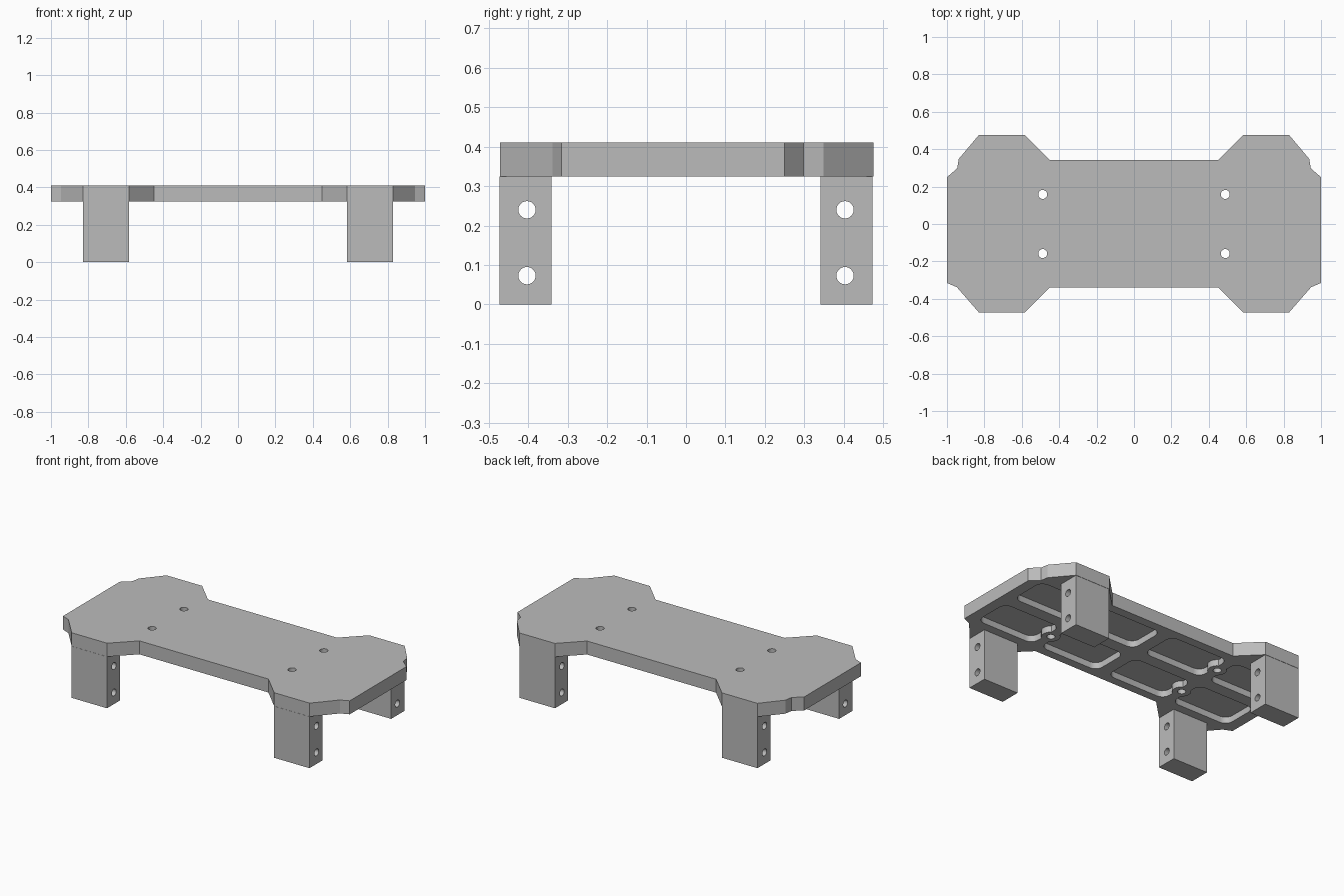
import bpy, bmesh, math
from mathutils import Matrix, Vector

cube = bpy.data.objects.get("Cube")
if cube:
    bpy.data.objects.remove(cube, do_unlink=True)

UNDER, TOP = 0.325, 0.41
POCKET_ROOF = UNDER + 0.04

grey = bpy.data.materials.new("plain grey")
grey.use_nodes = True
colour = (0.5, 0.5, 0.5, 1)
grey.diffuse_color = colour
grey.node_tree.nodes["Principled BSDF"].inputs["Base Color"].default_value = colour


def make_object(name, bm):
    bmesh.ops.recalc_face_normals(bm, faces=bm.faces[:])
    mesh = bpy.data.meshes.new(name)
    bm.to_mesh(mesh)
    bm.free()
    mesh.materials.append(grey)
    obj = bpy.data.objects.new(name, mesh)
    bpy.context.collection.objects.link(obj)
    return obj


def prism(bm, outline, low, high):
    """Extrude a closed xy outline between two heights."""
    face = bm.faces.new([bm.verts.new((x, y, low)) for x, y in outline])
    new = bmesh.ops.extrude_face_region(bm, geom=[face])["geom"]
    verts = [g for g in new if isinstance(g, bmesh.types.BMVert)]
    bmesh.ops.translate(bm, verts=verts, vec=(0, 0, high - low))


def cylinder(bm, centre, radius, depth, axis="Z", sides=24):
    turn = Matrix.Rotation(math.pi / 2, 4, "Y") if axis == "X" else Matrix()
    bmesh.ops.create_cone(bm, cap_ends=True, segments=sides, radius1=radius,
                          radius2=radius, depth=depth,
                          matrix=Matrix.Translation(Vector(centre)) @ turn)


def rounded_rect(x0, x1, y0, y1, r, steps=5):
    pts = []
    corners = [(x1 - r, y1 - r), (x0 + r, y1 - r), (x0 + r, y0 + r), (x1 - r, y0 + r)]
    for k, (cx, cy) in enumerate(corners):
        for i in range(steps + 1):
            a = math.pi / 2 * (k + i / steps)
            pts.append((cx + r * math.cos(a), cy + r * math.sin(a)))
    return pts


def cut(target, cutter):
    """Subtract the cutter, bake the result and drop the cutter."""
    cutter.hide_render = True
    mod = target.modifiers.new("cut", "BOOLEAN")
    mod.operation, mod.solver, mod.object = "DIFFERENCE", "EXACT", cutter
    bpy.context.view_layer.update()
    graph = bpy.context.evaluated_depsgraph_get()
    baked = bpy.data.meshes.new_from_object(target.evaluated_get(graph))
    target.modifiers.clear()
    target.data = baked
    bpy.data.objects.remove(cutter, do_unlink=True)


def smooth(obj):
    bpy.ops.object.select_all(action="DESELECT")
    obj.select_set(True)
    bpy.context.view_layer.objects.active = obj
    bpy.ops.object.shade_smooth_by_angle(angle=math.radians(25))


SIGNS = [(sx, sy) for sx in (-1, 1) for sy in (-1, 1)]

# Top plate, symmetrical left to right
half = [(0.45, 0.343), (0.583, 0.475), (0.83, 0.475), (0.937, 0.348), (0.945, 0.298),
        (1, 0.25), (1, -0.315), (0.947, -0.338), (0.83, -0.472), (0.583, -0.472),
        (0.45, -0.34)]
bm = bmesh.new()
prism(bm, half + [(-x, y) for x, y in reversed(half)], UNDER, TOP)
plate = make_object("top_plate", bm)

# Pockets under the plate, leaving ribs and round bosses
pockets, bosses, holes = bmesh.new(), bmesh.new(), bmesh.new()
for sx, sy in SIGNS:
    y0, y1 = sorted((sy * 0.04, sy * 0.285))
    for a, b in ((0.04, 0.46), (0.52, 0.93)):
        x0, x1 = sorted((sx * a, sx * b))
        prism(pockets, rounded_rect(x0, x1, y0, y1, 0.05), UNDER - 0.05, POCKET_ROOF)
    spot = (sx * 0.488, sy * 0.158, UNDER)
    cylinder(bosses, spot, 0.055, 0.4)
    cylinder(holes, spot, 0.024, 0.5)
pocket_cutter = make_object("pocket_cutter", pockets)
cut(pocket_cutter, make_object("boss_cutter", bosses))
cut(plate, pocket_cutter)
cut(plate, make_object("hole_cutter", holes))
smooth(plate)

# Legs with two cross holes each
for sx, sy in SIGNS:
    x0, x1 = sorted((sx * 0.583, sx * 0.83))
    y0, y1 = sorted((sy * 0.341, sy * 0.473))
    bm = bmesh.new()
    prism(bm, [(x0, y0), (x1, y0), (x1, y1), (x0, y1)], 0, UNDER)
    name = ("back" if sy > 0 else "front") + ("_left" if sx > 0 else "_right") + "_leg"
    leg = make_object(name, bm)
    drill = bmesh.new()
    for z in (0.073, 0.24):
        cylinder(drill, (sx * 0.706, sy * 0.403, z), 0.022, 0.4, "X")
    cut(leg, make_object("drill_cutter", drill))
    smooth(leg)
